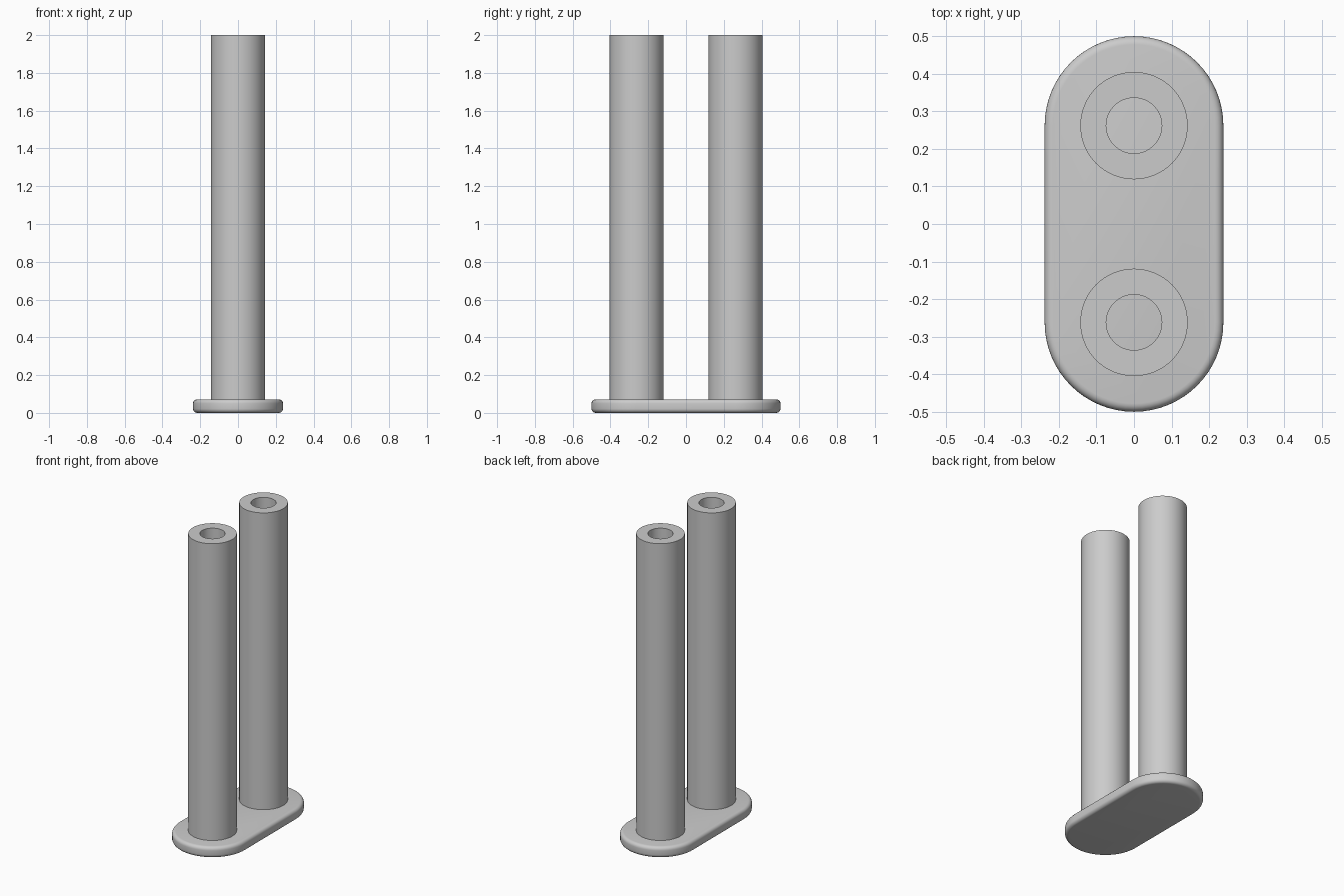
import bpy
import bmesh
from math import pi, cos, sin, radians

cube = bpy.data.objects.get("Cube")
if cube:
    bpy.data.objects.remove(cube, do_unlink=True)

SPACING = 0.262      # distance of each tube axis from the centre
PLATE_R = 0.238
PLATE_H = 0.072
TUBE_R, HOLE_R = 0.143, 0.074
TOP = 2.0

grey = bpy.data.materials.new("plain_grey")
grey.use_nodes = True
colour = (0.6, 0.6, 0.6, 1)
grey.diffuse_color = colour
grey.node_tree.nodes["Principled BSDF"].inputs["Base Color"].default_value = colour


def finish(bm, name):
    bmesh.ops.recalc_face_normals(bm, faces=bm.faces)
    mesh = bpy.data.meshes.new(name)
    bm.to_mesh(mesh)
    bm.free()
    mesh.materials.append(grey)
    obj = bpy.data.objects.new(name, mesh)
    bpy.context.collection.objects.link(obj)
    bpy.ops.object.select_all(action="DESELECT")
    obj.select_set(True)
    bpy.context.view_layer.objects.active = obj
    bpy.ops.object.shade_smooth_by_angle(angle=radians(35))
    return obj


# Base plate: extruded stadium outline with rounded rims
def base_plate(steps=32):
    bm = bmesh.new()
    outline = []
    for side in (1, -1):
        for i in range(steps + 1):
            a = pi * i / steps
            outline.append(bm.verts.new((side * PLATE_R * cos(a),
                                         side * (SPACING + PLATE_R * sin(a)), 0)))
    face = bm.faces.new(outline)
    up = bmesh.ops.extrude_face_region(bm, geom=[face])
    for v in up["geom"]:
        if isinstance(v, bmesh.types.BMVert):
            v.co.z = PLATE_H
    rims = [e for e in bm.edges if e.verts[0].co.z == e.verts[1].co.z]
    bmesh.ops.bevel(bm, geom=rims, offset=0.022, segments=5, profile=0.5,
                    affect="EDGES")
    finish(bm, "base_plate")


# Tube: a profile with an open bore, spun around its own axis
def tube(name, y):
    bm = bmesh.new()
    floor = PLATE_H
    profile = [(TUBE_R, floor), (TUBE_R, TOP), (HOLE_R, TOP), (HOLE_R, floor)]
    verts = [bm.verts.new((r, y, z)) for r, z in profile]
    edges = [bm.edges.new(pair) for pair in zip(verts, verts[1:])]
    bmesh.ops.spin(bm, geom=verts + edges, cent=(0, y, 0), axis=(0, 0, 1),
                   angle=2 * pi, steps=64, use_merge=True)
    bmesh.ops.remove_doubles(bm, verts=bm.verts, dist=0.0001)
    finish(bm, name)


base_plate()
tube("front_tube", -SPACING)
tube("back_tube", SPACING)
